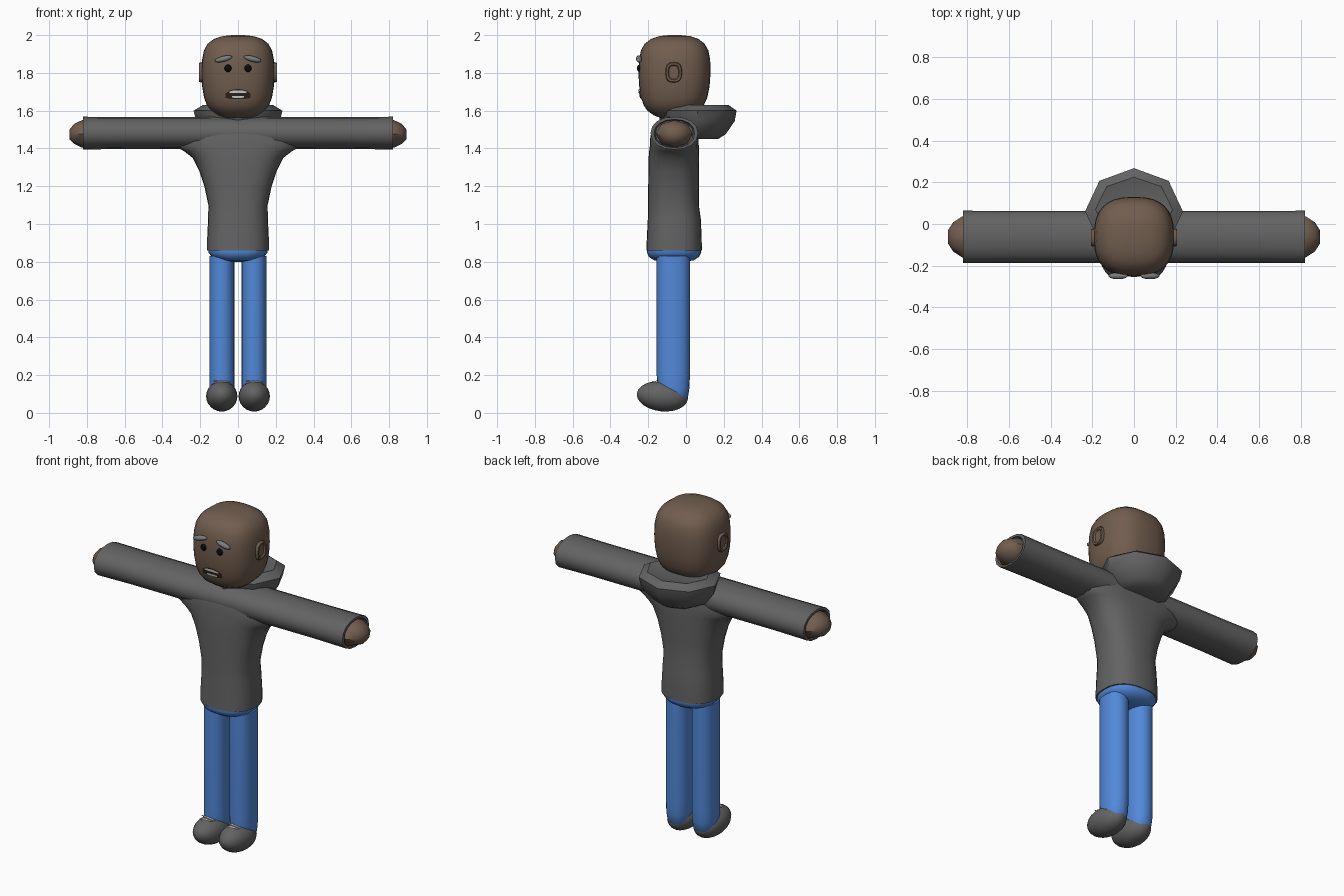
import bpy, math

def material(name, rgb):
    m = bpy.data.materials.new(name)
    m.diffuse_color = (*rgb, 1)
    return m

SKIN = material("brown skin", (0.165, 0.11, 0.077))
GREY = material("charcoal fabric", (0.125, 0.125, 0.125))
BLUE = material("blue denim", (0.085, 0.25, 0.70))
BROW = material("grey hair", (0.2, 0.2, 0.2))
BLACK = material("black", (0.003, 0.003, 0.003))
MOUTH = material("dark mouth", (0.03, 0.017, 0.012))
WHITE = material("white", (0.7, 0.7, 0.68))

def finish(ob, mat, angle=45):
    ob.data.materials.append(mat)
    bpy.ops.object.select_all(action='DESELECT')
    ob.select_set(True)
    bpy.context.view_layer.objects.active = ob
    bpy.ops.object.shade_smooth_by_angle(angle=math.radians(angle))
    return ob

def make(name, verts, faces, mat, angle=45):
    me = bpy.data.meshes.new(name)
    me.from_pydata(verts, [], faces)
    me.update()
    ob = bpy.data.objects.new(name, me)
    bpy.context.collection.objects.link(ob)
    bpy.context.view_layer.objects.active = ob
    ob.select_set(True)
    bpy.ops.object.mode_set(mode='EDIT')
    bpy.ops.mesh.select_all(action='SELECT')
    bpy.ops.mesh.normals_make_consistent(inside=False)
    bpy.ops.object.mode_set(mode='OBJECT')
    return finish(ob, mat, angle)

def loft(name, rings, mat, segs=16, power=2.0, axis='z', side=1, angle=45):
    """rings: (position, centre a, centre b, radius a, radius b)"""
    verts, faces = [], []
    for p, ca, cb, ra, rb in rings:
        for i in range(segs):
            t = 2 * math.pi * i / segs
            c, s = math.cos(t), math.sin(t)
            a = ca + ra * math.copysign(abs(c) ** (2 / power), c)
            b = cb + rb * math.copysign(abs(s) ** (2 / power), s)
            verts.append((a, b, p) if axis == 'z' else (side * p, a, b))
    for r in range(len(rings) - 1):
        for i in range(segs):
            j = (i + 1) % segs
            faces.append((r * segs + i, r * segs + j, (r + 1) * segs + j, (r + 1) * segs + i))
    faces.append(list(range(segs)))
    faces.append([(len(rings) - 1) * segs + i for i in range(segs)])
    return make(name, verts, faces, mat, angle)

def ball(name, loc, size, mat, rot=(0, 0, 0), segs=20, rows=12):
    bpy.ops.mesh.primitive_uv_sphere_add(segments=segs, ring_count=rows, radius=1,
                                         location=loc, rotation=rot)
    ob = bpy.context.object
    ob.name = name
    ob.scale = size
    return finish(ob, mat, 60)

# Head: rounded block, (height, half width, front y, back y)
POWER = 2.6
HEAD = [(1.56, 0.07, -0.13, 0.00), (1.575, 0.105, -0.17, 0.04), (1.60, 0.14, -0.205, 0.07),
        (1.63, 0.165, -0.225, 0.095), (1.67, 0.18, -0.238, 0.113), (1.73, 0.19, -0.248, 0.125),
        (1.80, 0.193, -0.252, 0.13), (1.87, 0.19, -0.248, 0.128), (1.92, 0.18, -0.238, 0.118),
        (1.955, 0.16, -0.218, 0.098), (1.98, 0.127, -0.185, 0.065), (1.995, 0.08, -0.14, 0.02),
        (2.0, 0.03, -0.09, -0.03)]
loft("head", [(z, 0, (f + b) / 2, w, (b - f) / 2) for z, w, f, b in HEAD], SKIN, 32, POWER)

def face_y(x, z):
    """Front surface of the head at a given point"""
    for (z0, w0, f0, b0), (z1, w1, f1, b1) in zip(HEAD, HEAD[1:]):
        if z0 <= z <= z1:
            k = (z - z0) / (z1 - z0)
            w, f, b = w0 + k * (w1 - w0), f0 + k * (f1 - f0), b0 + k * (b1 - b0)
            return (f + b) / 2 - (b - f) / 2 * (1 - (abs(x) / w) ** POWER) ** (1 / POWER)

def face_plate(name, cx, cz, rx, rz, lift, mat, droop=0.0, n=10):
    """Thin rounded plate that follows the face"""
    verts, faces = [], []
    for i in range(n + 1):
        u = -1 + 2 * i / n
        h = rz * max(0.25, (1 - abs(u) ** 3)) ** 0.5
        x, mid = cx + u * rx, cz - droop * u * u
        for z in (mid - h, mid, mid + h):
            verts.append((x, face_y(x, z) - lift, z))
    for i in range(n):
        for k in range(2):
            a = i * 3 + k
            faces.append((a, a + 3, a + 4, a + 1))
    ob = make(name, verts, faces, mat)
    if ob.data.polygons[0].normal.y > 0:
        ob.data.flip_normals()
    return ob

# Mouth with lips and two rows of teeth
face_plate("lips", 0, 1.688, 0.072, 0.033, 0.003, SKIN, 0.008)
face_plate("mouth", 0, 1.688, 0.065, 0.026, 0.006, MOUTH, 0.008)
face_plate("upper_teeth", 0, 1.701, 0.046, 0.007, 0.009, WHITE, 0.004)
face_plate("lower_teeth", 0, 1.672, 0.033, 0.006, 0.009, WHITE, -0.002)

# Body of the hooded top, flaring out under the arms
loft("torso", [(0.86, 0, -0.063, 0.163, 0.147), (0.93, 0, -0.062, 0.163, 0.145),
               (1.03, 0, -0.062, 0.158, 0.14), (1.10, 0, -0.066, 0.157, 0.134),
               (1.20, 0, -0.066, 0.178, 0.134), (1.28, 0, -0.065, 0.205, 0.134),
               (1.35, 0, -0.064, 0.24, 0.134), (1.385, 0, -0.063, 0.285, 0.132),
               (1.41, 0, -0.062, 0.33, 0.13), (1.46, 0, -0.062, 0.35, 0.127),
               (1.51, 0, -0.062, 0.33, 0.115), (1.545, 0, -0.062, 0.28, 0.085),
               (1.566, 0, -0.062, 0.20, 0.04)], GREY, 28, 2.5)

# Hood: low eight-sided collar lying behind the neck
loft("hood", [(1.45, 0, 0.07, 0.12, 0.10), (1.475, 0, 0.06, 0.17, 0.15),
              (1.545, 0, 0.06, 0.222, 0.198), (1.60, 0, 0.06, 0.235, 0.208),
              (1.63, 0, 0.07, 0.185, 0.155), (1.615, 0, 0.06, 0.12, 0.10)], GREY, 8)

# Hips
loft("hips", [(0.80, 0, -0.064, 0.05, 0.06), (0.808, 0, -0.064, 0.10, 0.105),
              (0.825, 0, -0.064, 0.138, 0.132), (0.85, 0, -0.063, 0.157, 0.144),
              (0.88, 0, -0.063, 0.155, 0.14)], BLUE, 24, 2.4)

for s, side in ((-1, "left"), (1, "right")):
    # Sleeve with an open cuff, and a stubby hand
    loft(side + "_sleeve", [(0.0, -0.062, 1.482, 0.124, 0.085), (0.60, -0.062, 1.482, 0.124, 0.084),
                            (0.82, -0.062, 1.481, 0.126, 0.087), (0.82, -0.062, 1.479, 0.108, 0.075),
                            (0.79, -0.062, 1.479, 0.10, 0.07)], GREY, 16, 2.15, 'x', s)
    loft(side + "_hand", [(0.77, -0.062, 1.477, 0.098, 0.073), (0.825, -0.062, 1.477, 0.098, 0.073),
                          (0.868, -0.062, 1.477, 0.07, 0.053), (0.892, -0.062, 1.475, 0.032, 0.025)],
         SKIN, 8, 2, 'x', s)
    # Trouser leg, tucked into the shoe
    loft(side + "_leg", [(0.05, s * 0.085, -0.067, 0.045, 0.05), (0.075, s * 0.085, -0.067, 0.06, 0.076),
                         (0.13, s * 0.085, -0.067, 0.067, 0.085), (0.20, s * 0.085, -0.067, 0.067, 0.088),
                         (0.83, s * 0.085, -0.067, 0.067, 0.088)], BLUE, 20, 2.2)
    # Shoe and its lace
    ball(side + "_shoe", (s * 0.086, -0.125, 0.088), (0.083, 0.136, 0.08), GREY, (math.radians(-6), 0, 0))
    for k in (0, 1):
        ball(side + "_lace", (s * 0.086, -0.155 - 0.02 * k, 0.165 - 0.003 * k),
             (0.046, 0.006, 0.005), WHITE, (0, math.radians(6 - 12 * k), 0), 8, 6)
    # Ear: rounded block with a sunken middle
    loft(side + "_ear", [(0.17, -0.065, 1.803, 0.035, 0.045), (0.195, -0.065, 1.803, 0.044, 0.054),
                         (0.206, -0.065, 1.803, 0.04, 0.05), (0.206, -0.065, 1.803, 0.03, 0.04),
                         (0.198, -0.065, 1.803, 0.025, 0.035)], SKIN, 16, 2.8, 'x', s)
    # Eye and slanted eyebrow
    ball(side + "_eye", (s * 0.053, -0.247, 1.824), (0.019, 0.013, 0.02), BLACK, (0, 0, 0), 12, 8)
    ball(side + "_eyebrow", (s * 0.077, -0.249, 1.874), (0.048, 0.016, 0.015), BROW,
         (0, s * math.radians(14), 0), 12, 8)
